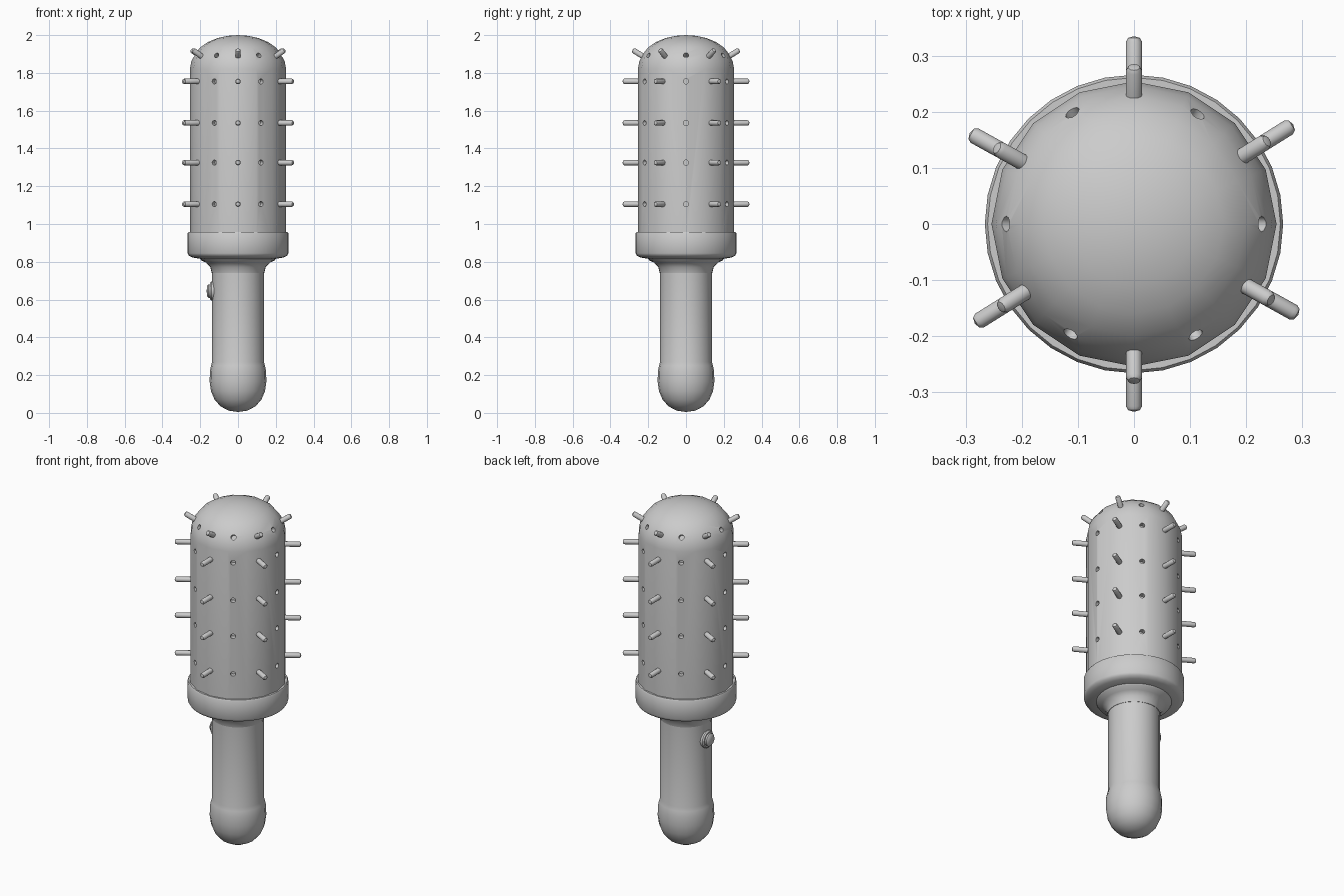
import bpy, bmesh, math
from mathutils import Vector, Matrix

if "Cube" in bpy.data.objects:
    bpy.data.objects.remove(bpy.data.objects["Cube"])


def finish(name, bm, angle=40):
    me = bpy.data.meshes.new(name)
    bmesh.ops.recalc_face_normals(bm, faces=bm.faces)
    bm.to_mesh(me)
    bm.free()
    me.shade_smooth()
    me.set_sharp_from_angle(angle=math.radians(angle))
    ob = bpy.data.objects.new(name, me)
    bpy.context.collection.objects.link(ob)
    return ob


def lathe(bm, profile, sides, mat=Matrix()):
    """Closed solid of revolution; profile runs along the axis as (radius, height)."""
    rings = []
    for r, z in profile:
        n = 1 if r == 0 else sides
        rings.append([bm.verts.new(mat @ Vector((r * math.cos(2 * math.pi * i / sides),
                                                 r * math.sin(2 * math.pi * i / sides), z)))
                      for i in range(n)])
    for a, b in zip(rings, rings[1:]):
        for i in range(sides):
            j = (i + 1) % sides
            if len(a) == 1:
                bm.faces.new((a[0], b[j], b[i]))
            elif len(b) == 1:
                bm.faces.new((a[i], a[j], b[0]))
            else:
                bm.faces.new((a[i], a[j], b[j], b[i]))


def aim(radius, z, azimuth, lift):
    """Frame on the head whose local z points outward."""
    a, e = math.radians(azimuth), math.radians(lift)
    d = Vector((math.cos(a) * math.cos(e), math.sin(a) * math.cos(e), math.sin(e)))
    pos = Vector((radius * math.cos(a), radius * math.sin(a), z))
    return Matrix.Translation(pos) @ d.to_track_quat('Z', 'Y').to_matrix().to_4x4()


ROWS = (1.105, 1.325, 1.535, 1.755)
PIN_ANGLES = (32, 90, 151, 212, 270, 331)
HOLE_ANGLES = (0, 60, 119, 180, 240, 299)

# Head barrel with rounded dome
bm = bmesh.new()
lathe(bm, [(0, 0.9), (0.255, 0.9), (0.255, 1.82), (0.247, 1.862), (0.228, 1.9),
           (0.2, 1.935), (0.16, 1.963), (0.11, 1.984), (0.055, 1.996), (0, 2.0)], 16)
head = finish("head", bm)

# Small holes drilled between the bristles
bm = bmesh.new()
hole = [(0, -0.03), (0.014, -0.03), (0.014, 0.05), (0, 0.05)]
for a in HOLE_ANGLES:
    for z in ROWS:
        lathe(bm, hole, 10, aim(0.25, z, a, 0))
    lathe(bm, hole, 10, aim(0.226, 1.892, a, 32))
cutter = finish("hole_cutter", bm)
cutter.hide_render = True
cutter.hide_viewport = False
mod = head.modifiers.new("holes", 'BOOLEAN')
mod.operation = 'DIFFERENCE'
mod.solver = 'EXACT'
mod.object = cutter
bpy.context.view_layer.objects.active = head
bpy.ops.object.modifier_apply(modifier=mod.name)
head.data.set_sharp_from_angle(angle=math.radians(40))
bpy.data.objects.remove(cutter)

# Bristles with rounded tips
bm = bmesh.new()


def pin(length):
    return [(0, -0.03), (0.0145, -0.03), (0.0145, length - 0.01),
            (0.0105, length - 0.003), (0, length)]


for a in PIN_ANGLES:
    for z in ROWS:
        lathe(bm, pin(0.086), 12, aim(0.25, z, a, 0))
    lathe(bm, pin(0.072), 12, aim(0.222, 1.884, a, 32))
finish("bristles", bm)

# Collar flaring down into the handle
bm = bmesh.new()
lathe(bm, [(0, 0.958), (0.262, 0.958), (0.267, 0.95), (0.267, 0.845), (0.26, 0.832),
           (0.238, 0.822), (0.2, 0.816), (0.195, 0.808), (0.168, 0.795),
           (0.147, 0.772), (0.139, 0.74), (0, 0.74)], 32)
finish("collar", bm)

# Handle with swollen round end
bm = bmesh.new()
lathe(bm, [(0, 0.8), (0.139, 0.8), (0.137, 0.72), (0.137, 0.27), (0.143, 0.25), (0.149, 0.22),
           (0.15, 0.165), (0.143, 0.115), (0.124, 0.07), (0.093, 0.035),
           (0.05, 0.012), (0, 0.005)], 20)
finish("handle", bm)

# Push button on the left side
bm = bmesh.new()
lathe(bm, [(0, -0.03), (0.05, -0.03), (0.05, 0.008), (0.044, 0.015), (0.036, 0.015),
           (0.036, 0.024), (0.028, 0.031), (0, 0.033)], 20, aim(0.133, 0.645, 180, 0))
finish("button", bm)
